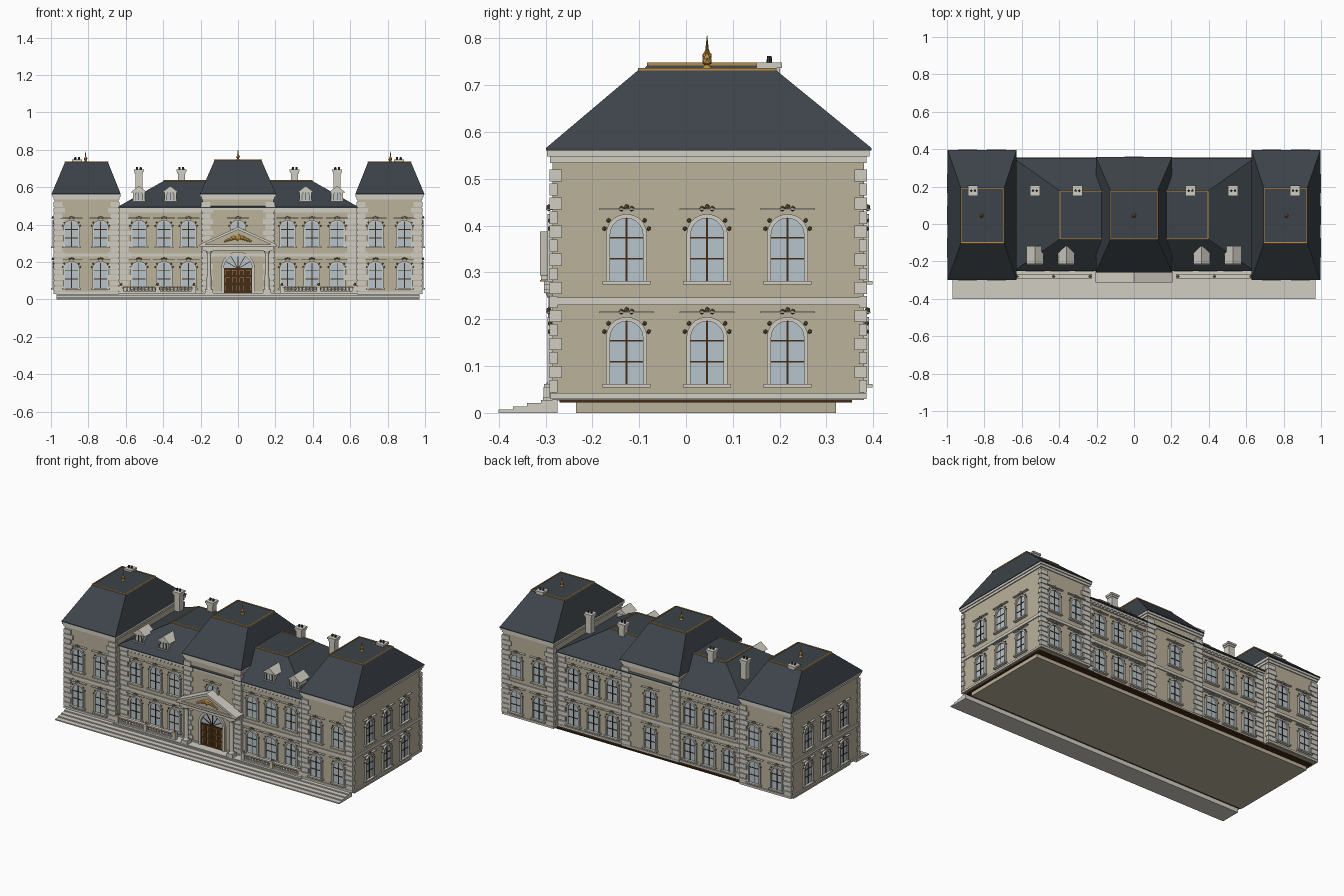
import bpy, bmesh, math
from mathutils import Matrix, Vector

cube = bpy.data.objects.get("Cube")
if cube:
    bpy.data.objects.remove(cube, do_unlink=True)

PALETTE = {
    "wall_stone": (0.50, 0.445, 0.33), "pale_trim": (0.64, 0.615, 0.55),
    "slate": (0.046, 0.056, 0.067), "glass": (0.47, 0.56, 0.6),
    "dark_wood": (0.06, 0.025, 0.008), "gold": (0.5, 0.27, 0.06),
    "bronze": (0.2, 0.15, 0.07), "chimney_pot": (0.04, 0.04, 0.045),
}
MATERIALS = []
for label, rgb in PALETTE.items():
    mat = bpy.data.materials.new(label)
    mat.use_nodes = True
    mat.diffuse_color = (*rgb, 1)
    mat.node_tree.nodes["Principled BSDF"].inputs["Base Color"].default_value = (*rgb, 1)
    MATERIALS.append(mat)
WALL, TRIM, SLATE, GLASS, WOOD, GOLD, BRONZE, POT = range(len(MATERIALS))


# Helpers
def face(bm, verts, mat):
    bm.faces.new(verts).material_index = mat


def loft(bm, low, high, mat):
    """Join two vertex loops with sides and cap both ends."""
    low, high = [bm.verts.new(p) for p in low], [bm.verts.new(p) for p in high]
    face(bm, low[::-1], mat)
    face(bm, high, mat)
    for i in range(len(low)):
        j = (i + 1) % len(low)
        face(bm, (low[i], low[j], high[j], high[i]), mat)


def rect(x0, x1, y0, y1, z):
    return [(x0, y0, z), (x1, y0, z), (x1, y1, z), (x0, y1, z)]


def box(bm, x0, x1, y0, y1, z0, z1, mat):
    loft(bm, rect(x0, x1, y0, y1, z0), rect(x0, x1, y0, y1, z1), mat)


def band(bm, area, grow, z0, z1, mat):
    x0, x1, y0, y1 = area
    box(bm, x0 - grow, x1 + grow, y0 - grow, y1 + grow, z0, z1, mat)


def prism(bm, outline, y0, y1, mat):
    loft(bm, [(x, y0, z) for x, z in outline], [(x, y1, z) for x, z in outline], mat)


def surround(bm, outer, inner, y0, y1, mat):
    """Extrude the strip between two open outlines."""
    for i in range(len(outer) - 1):
        prism(bm, (outer[i], outer[i + 1], inner[i + 1], inner[i]), y0, y1, mat)


def arch(half, foot, spring, steps=10):
    curve = [(-half * math.cos(math.pi * i / steps), spring + half * math.sin(math.pi * i / steps))
             for i in range(steps + 1)]
    return [(-half, foot)] + curve + [(half, foot)]


def tint(verts, mat):
    for f in {f for v in verts for f in v.link_faces}:
        f.material_index = mat


def ball(bm, co, r, mat, scale=(1, 1, 1)):
    m = Matrix.Translation(co) @ Matrix.Diagonal((*scale, 1))
    tint(bmesh.ops.create_icosphere(bm, subdivisions=1, radius=r, matrix=m)["verts"], mat)


def post(bm, x, y, z0, z1, r0, r1, mat, sides=10):
    m = Matrix.Translation((x, y, (z0 + z1) / 2))
    tint(bmesh.ops.create_cone(bm, cap_ends=True, segments=sides, radius1=r0, radius2=r1,
                               depth=z1 - z0, matrix=m)["verts"], mat)


def to_mesh(bm, name):
    bmesh.ops.recalc_face_normals(bm, faces=bm.faces[:])
    mesh = bpy.data.meshes.new(name)
    bm.to_mesh(mesh)
    bm.free()
    for mat in MATERIALS:
        mesh.materials.append(mat)
    return mesh


def place(mesh, name, loc=(0, 0, 0), turn=0):
    obj = bpy.data.objects.new(name, mesh)
    obj.location, obj.rotation_euler.z = loc, math.radians(turn)
    bpy.context.collection.objects.link(obj)


def rim(bm, x0, x1, y0, y1, z, t=0.003):
    for y in (y0, y1):
        box(bm, x0, x1, y - t, y + t, z - t, z + t, GOLD)
    for x in (x0, x1):
        box(bm, x - t, x + t, y0, y1, z - t, z + t, GOLD)


WING_Y, MAIN_Y, HALL_Y = (-0.285, 0.38), (-0.235, 0.335), (-0.245, 0.343)
MAIN, HALL = (-0.64, 0.64, *MAIN_Y), (-0.19, 0.19, *HALL_Y)
WINGS = {"right": (-0.98, -0.64, *WING_Y), "left": (0.64, 0.98, *WING_Y)}

# Base and front steps
bm = bmesh.new()
box(bm, -0.96, 0.96, -0.235, 0.32, 0, 0.024, WALL)
box(bm, -0.97, 0.97, -0.27, 0.355, 0.022, 0.03, WOOD)
place(to_mesh(bm, "base"), "base")
bm = bmesh.new()
for i in range(4):
    box(bm, -0.97, 0.97, -0.4 + 0.03 * i, -0.275, 0.007 * i, 0.007 * (i + 1), TRIM)
box(bm, -0.64, 0.64, -0.305, -0.23, 0.026, 0.034, TRIM)
place(to_mesh(bm, "front_steps"), "front_steps")

# Walls with plinth, string course and cornice
for name, area, top in [("main", MAIN, 0.49), ("hall", HALL, 0.56)] + [
        (side + "_wing", area, 0.56) for side, area in WINGS.items()]:
    bm = bmesh.new()
    band(bm, area, 0, 0.028, top, WALL)
    for grow, z0, z1 in ((0.006, 0.03, 0.042), (0.006, 0.23, 0.247),
                         (0.006, top - 0.026, top - 0.012), (0.012, top - 0.012, top + 0.003)):
        band(bm, area, grow, z0, z1, TRIM)
    place(to_mesh(bm, name + "_walls"), name + "_walls")


# Hipped roofs with gold ridge trim
def roof(name, low, high, z0, z1):
    bm = bmesh.new()
    box(bm, *low, z0 - 0.005, z0, SLATE)
    loft(bm, rect(*low, z0), rect(*high, z1), SLATE)
    rim(bm, *high, z1)
    place(to_mesh(bm, name), name)


roof("main_roof", (-0.645, 0.645, -0.252, 0.353), (-0.395, 0.395, -0.08, 0.176), 0.494, 0.635)
roof("hall_roof", (-0.203, 0.203, -0.258, 0.357), (-0.125, 0.125, -0.08, 0.176), 0.566, 0.745)
roof("right_wing_roof", (-0.996, -0.628, -0.299, 0.396), (-0.925, -0.695, -0.1, 0.19), 0.566, 0.734)
roof("left_wing_roof", (0.628, 0.996, -0.299, 0.396), (0.695, 0.925, -0.1, 0.19), 0.566, 0.734)

# Roof finials
bm = bmesh.new()
post(bm, 0, 0, 0, 0.01, 0.012, 0.006, GOLD)
ball(bm, (0, 0, 0.018), 0.011, GOLD)
post(bm, 0, 0, 0.024, 0.034, 0.007, 0.003, GOLD)
post(bm, 0, 0, 0.03, 0.062, 0.004, 0.0005, GOLD)
finial = to_mesh(bm, "finial")
for name, x, z in (("hall", 0, 0.744), ("left", 0.815, 0.733), ("right", -0.815, 0.733)):
    place(finial, name + "_finial", (x, 0.045, z))

# Chimneys with paired pots
bm = bmesh.new()
box(bm, -0.019, 0.019, -0.019, 0.019, -0.12, -0.01, TRIM)
for half, z in ((0.023, -0.022), (0.027, -0.011)):
    box(bm, -half, half, -half, half, z, z + 0.011, TRIM)
for x in (-0.01, 0.01):
    post(bm, x, 0, 0, 0.014, 0.006, 0.005, POT, 8)
chimney = to_mesh(bm, "chimney")
for sx in (-1, 1):
    for x, z in ((0.86, 0.748), (0.53, 0.695), (0.303, 0.695)):
        place(chimney, "chimney", (sx * x, 0.178, z))

# Corner quoins, alternating long and short
bm = bmesh.new()
corners = [(0.98, 1, WING_Y, 0.53), (0.64, -1, WING_Y, 0.53),
           (0.628, 1, MAIN_Y, 0.46), (0.19, 1, HALL_Y, 0.53)]
for side in (-1, 1):
    for x, out, ys, top in corners:
        for y, sy in zip(ys, (-1, 1)):
            for i in range(int((top - 0.04) / 0.03)):
                wide, deep = ((0.055, 0.01), (0.042, 0.02))[i % 2]
                xs = sorted((side * (x + out * 0.007), side * (x - out * wide)))
                yy = sorted((y + sy * 0.007, y - sy * deep))
                box(bm, *xs, *yy, 0.044 + 0.03 * i, 0.07 + 0.03 * i, TRIM)
place(to_mesh(bm, "corner_quoins"), "corner_quoins")

# Brackets below the main eaves
bm = bmesh.new()
for sx in (-1, 1):
    for i in range(16):
        x = sx * (0.21 + 0.025 * i)
        for y in MAIN_Y:
            box(bm, x - 0.005, x + 0.005, y - 0.012, y + 0.012, 0.468, 0.48, TRIM)
place(to_mesh(bm, "eave_brackets"), "eave_brackets")

# Arched window: pane, surround, bars, sill, hood and carved bosses
bm = bmesh.new()
prism(bm, arch(0.037, 0.008, 0.107), -0.003, 0.002, GLASS)
surround(bm, arch(0.044, 0.006, 0.107), arch(0.035, 0.006, 0.107), -0.011, 0, TRIM)
box(bm, -0.002, 0.002, -0.006, 0, 0.008, 0.142, WOOD)
for z in (0.055, 0.1):
    box(bm, -0.035, 0.035, -0.006, 0, z - 0.0018, z + 0.0018, WOOD)
box(bm, -0.051, 0.051, -0.018, 0, 0, 0.008, TRIM)
box(bm, -0.059, 0.059, -0.014, 0, 0.159, 0.163, TRIM)
for a in (15, 38, 142, 165):
    t = math.radians(a)
    ball(bm, (0.049 * math.cos(t), -0.006, 0.107 + 0.049 * math.sin(t)), 0.005, BRONZE)
for x in (-0.011, 0, 0.011):
    ball(bm, (x, -0.008, 0.166 - abs(x) / 3), 0.006, BRONZE)
window = to_mesh(bm, "arched_window")
for z in (0.054, 0.274):
    for sx in (-1, 1):
        for x in (0.265, 0.395, 0.53):
            place(window, "front_window", (sx * x, MAIN_Y[0], z))
            place(window, "back_window", (sx * x, MAIN_Y[1], z), 180)
        for x in (0.735, 0.89):
            place(window, "wing_front_window", (sx * x, WING_Y[0], z))
            place(window, "wing_back_window", (sx * x, WING_Y[1], z), 180)
        for y in (-0.127, 0.045, 0.217):
            place(window, "side_window", (sx * 0.982, y, z), 90 * sx)
    place(window, "hall_back_window", (0, HALL_Y[1], z), 180)
place(window, "hall_front_window", (0, HALL_Y[0], 0.274))

# Gabled dormers
bm = bmesh.new()
box(bm, -0.032, 0.032, 0, 0.08, -0.005, 0.052, TRIM)
box(bm, -0.041, 0.041, -0.008, 0.04, -0.006, 0.004, TRIM)
prism(bm, [(-0.045, 0.048), (0.045, 0.048), (0, 0.083)], -0.007, 0.09, TRIM)
prism(bm, arch(0.017, 0.008, 0.033), -0.004, 0, GLASS)
surround(bm, arch(0.022, 0.006, 0.033), arch(0.017, 0.006, 0.033), -0.007, 0, BRONZE)
box(bm, -0.0015, 0.0015, -0.006, 0, 0.008, 0.05, WOOD)
dormer = to_mesh(bm, "dormer")
for sx in (-1, 1):
    for x in (0.362, 0.53):
        place(dormer, "dormer", (sx * x, -0.208, 0.524))

# Entrance doors with fanlight
bm = bmesh.new()
y = HALL_Y[0]
prism(bm, arch(0.077, 0.034, 0.165, 16), y - 0.003, y, GLASS)
surround(bm, arch(0.09, 0.034, 0.165, 16), arch(0.076, 0.034, 0.165, 16), y - 0.014, y, TRIM)
box(bm, -0.076, 0.076, y - 0.008, y, 0.034, 0.168, WOOD)
for a in range(30, 180, 30):
    d = Vector((math.cos(math.radians(a)), math.sin(math.radians(a))))
    n = Vector((-d.y, d.x)) * 0.0018
    foot, tip = Vector((0, 0.165)), Vector((0, 0.165)) + d * 0.076
    prism(bm, (foot - n, foot + n, tip + n, tip - n), y - 0.006, y, WOOD)
for sx in (-1, 1):
    for x in (0.02, 0.054):
        for z in (0.048, 0.09, 0.13):
            c = sx * x
            surround(bm, [(c - 0.012, z), (c - 0.012, z + 0.028), (c + 0.012, z + 0.028), (c + 0.012, z)],
                     [(c - 0.01, z), (c - 0.01, z + 0.026), (c + 0.01, z + 0.026), (c + 0.01, z)],
                     y - 0.011, y, GOLD)
place(to_mesh(bm, "entrance_doors"), "entrance_doors")

# Portico columns and pediment
bm = bmesh.new()
for sx in (-1, 1):
    x, y = sx * 0.155, -0.283
    box(bm, x - 0.021, x + 0.021, y - 0.021, y + 0.021, 0.028, 0.055, TRIM)
    post(bm, x, y, 0.055, 0.065, 0.018, 0.014, TRIM, 14)
    post(bm, x, y, 0.06, 0.252, 0.013, 0.011, TRIM, 14)
    post(bm, x, y, 0.245, 0.258, 0.012, 0.018, TRIM, 14)
    box(bm, x - 0.02, x + 0.02, y - 0.02, y + 0.02, 0.256, 0.264, TRIM)
place(to_mesh(bm, "portico_columns"), "portico_columns")
bm = bmesh.new()
box(bm, -0.19, 0.19, -0.303, -0.24, 0.262, 0.284, TRIM)
box(bm, -0.207, 0.207, -0.31, -0.24, 0.284, 0.294, TRIM)
box(bm, -0.2, 0.2, -0.312, -0.3, 0.281, 0.284, GOLD)
gable = [(-0.207, 0.294), (0, 0.388), (0.207, 0.294)]
surround(bm, gable, [(-0.177, 0.294), (0, 0.373), (0.177, 0.294)], -0.312, -0.24, TRIM)
prism(bm, [(-0.18, 0.294), (0, 0.375), (0.18, 0.294)], -0.3, -0.24, WALL)
ball(bm, (0, -0.302, 0.332), 0.02, GOLD, (1, 0.4, 1))
for sx in (-1, 1):
    for i in range(4):
        ball(bm, (sx * (0.022 + 0.015 * i), -0.302, 0.33 - 0.006 * i), 0.014 - 0.002 * i, GOLD, (1.2, 0.5, 0.8))
place(to_mesh(bm, "pediment"), "pediment")

# Terrace balustrades
bm = bmesh.new()
for sx in (-1, 1):
    x0, x1 = sorted((sx * 0.235, sx * 0.625))
    box(bm, x0, x1, -0.29, -0.27, 0.034, 0.042, TRIM)
    box(bm, x0, x1, -0.29, -0.27, 0.067, 0.073, TRIM)
    box(bm, x0, x1, -0.292, -0.288, 0.064, 0.067, GOLD)
    for i in range(20):
        post(bm, x0 + 0.012 + 0.0193 * i, -0.28, 0.042, 0.067, 0.006, 0.003, TRIM, 6)
    for x in (x0, (x0 + x1) / 2, x1):
        box(bm, x - 0.011, x + 0.011, -0.292, -0.268, 0.034, 0.076, TRIM)
        ball(bm, (x, -0.28, 0.082), 0.008, GOLD)
place(to_mesh(bm, "balustrades"), "balustrades")
